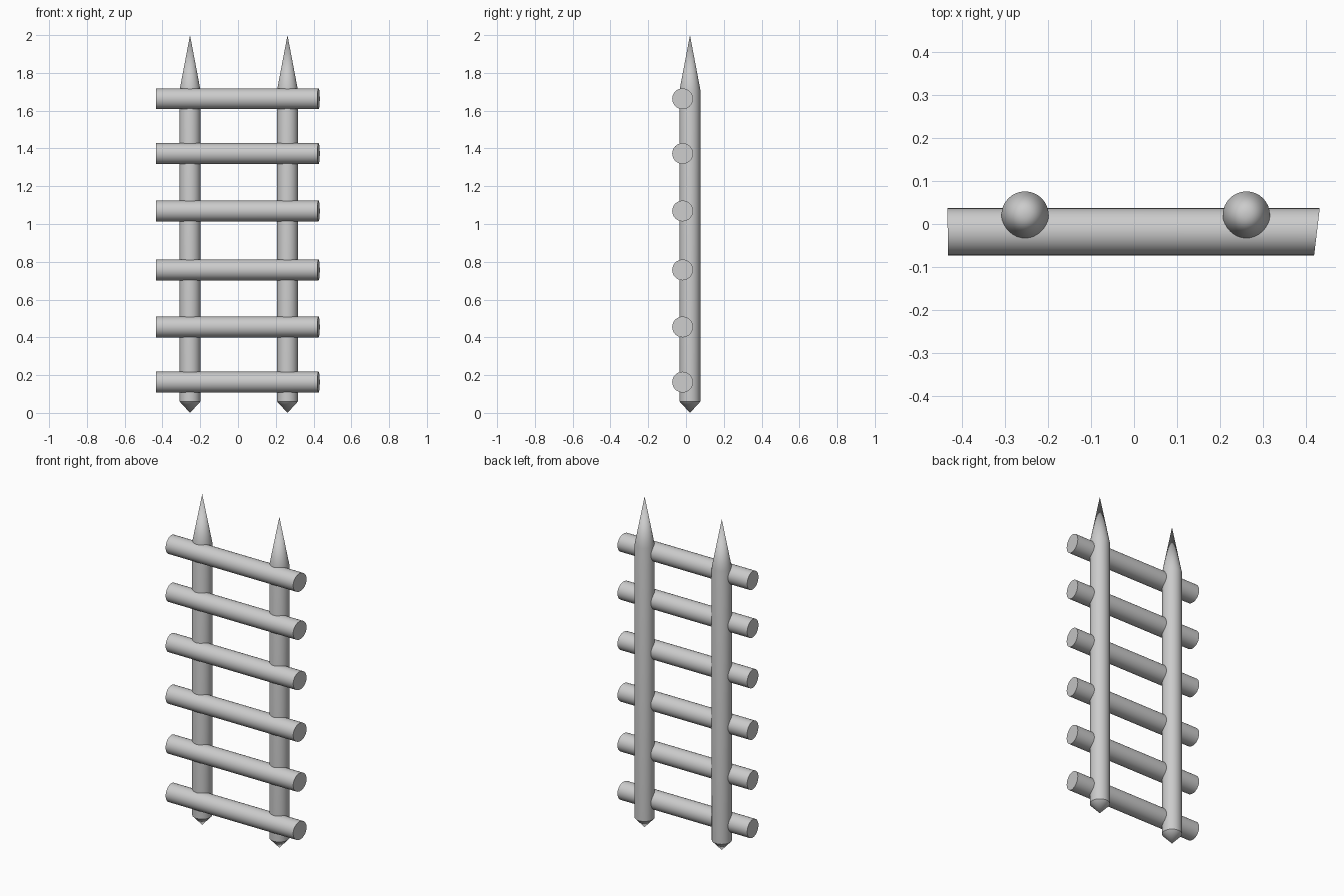
import bpy, bmesh, math

if "Cube" in bpy.data.objects:
    bpy.data.objects.remove(bpy.data.objects["Cube"])

R = 0.055
SIDES = 32


def finish(name, bm):
    bmesh.ops.recalc_face_normals(bm, faces=bm.faces)
    mesh = bpy.data.meshes.new(name)
    bm.to_mesh(mesh)
    bm.free()
    obj = bpy.data.objects.new(name, mesh)
    bpy.context.collection.objects.link(obj)
    bpy.ops.object.select_all(action='DESELECT')
    obj.select_set(True)
    bpy.context.view_layer.objects.active = obj
    bpy.ops.object.shade_smooth_by_angle(angle=math.radians(30))
    return obj


def post(name, x, y):
    # Round stake: lathe a pointed profile
    bm = bmesh.new()
    profile = [(0, 0), (R, 0.06), (R, 1.71), (0, 2)]
    verts = [bm.verts.new((r, 0, z)) for r, z in profile]
    edges = [bm.edges.new(pair) for pair in zip(verts, verts[1:])]
    bmesh.ops.spin(bm, geom=verts + edges, cent=(0, 0, 0), axis=(0, 0, 1),
                   angle=math.tau, steps=SIDES)
    bmesh.ops.remove_doubles(bm, verts=bm.verts, dist=0.0005)
    finish(name, bm).location = (x, y, 0)


def rung(name, z):
    # Round bar with slightly slanted saw cuts at the ends
    bm = bmesh.new()
    rings = []
    for end, slant in ((-0.434, -0.018), (0.4265, 0.118)):
        ring = []
        for i in range(SIDES):
            a = math.tau * i / SIDES
            y = R * math.cos(a)
            ring.append(bm.verts.new((end + slant * y, y, R * math.sin(a))))
        rings.append(ring)
    a, b = rings
    for i in range(SIDES):
        j = (i + 1) % SIDES
        bm.faces.new((a[i], a[j], b[j], b[i]))
    bm.faces.new(a)
    bm.faces.new(b)
    finish(name, bm).location = (0, -0.018, z)


# Two pointed uprights
post("left_post", -0.254, 0.021)
post("right_post", 0.262, 0.021)

# Six rungs across the front
for n, z in enumerate((0.163, 0.455, 0.757, 1.069, 1.373, 1.663), 1):
    rung(f"rung_{n}", z)
